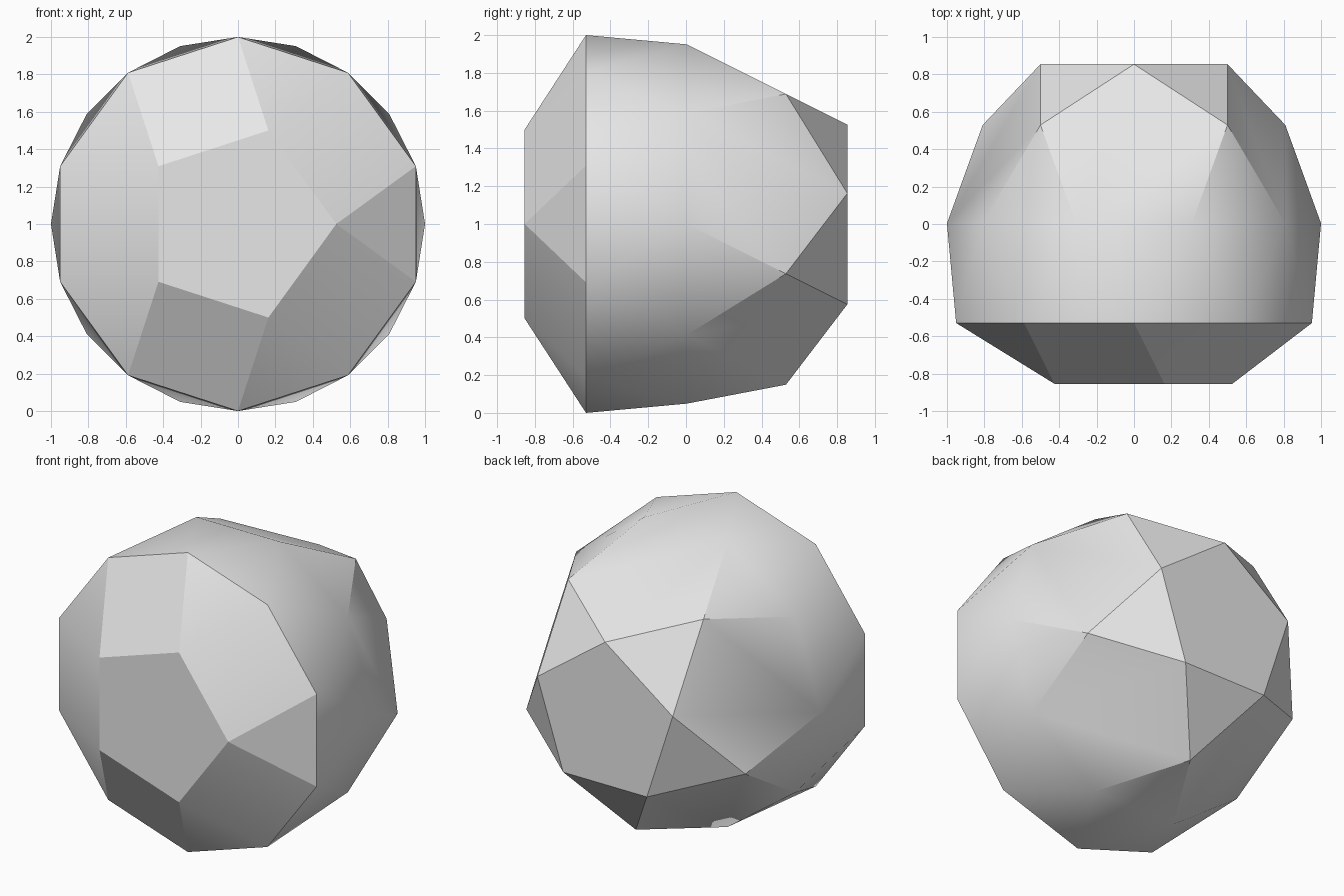
import bpy, bmesh, math

if "Cube" in bpy.data.objects:
    bpy.data.objects.remove(bpy.data.objects["Cube"])

# Proportions: edge length that gives the ten-sided rings a radius of 1
EDGE = 2 * math.sin(math.radians(18))
R5 = EDGE / (2 * math.sin(math.radians(36)))          # pentagon radius
MID = R5 * (1 + 5 ** 0.5) / 2                          # middle ring radius
CUP = math.sqrt(EDGE ** 2 - (math.cos(math.radians(18))
                             - R5 * math.cos(math.radians(36))) ** 2)
BAND = EDGE * math.sqrt(1 - 0.25 / math.cos(math.radians(9)) ** 2)
DOME_MID = math.sqrt(1 - MID ** 2)
DOME_TOP = math.sqrt(1 - R5 ** 2)
y0 = -(CUP + BAND + DOME_TOP) / 2                      # front face position

# Rings along y: count, radius, first angle, y
rings = [
    (5, R5, 0, y0),                                    # front pentagon
    (10, 1.0, 18, y0 + CUP),                           # front wide ring
    (10, 1.0, 0, y0 + CUP + BAND),                     # back wide ring
    (5, MID, 54, y0 + CUP + BAND + DOME_MID),          # dome middle ring
    (5, R5, 90, -y0),                                  # back pentagon
]

# Faceted ball: skin over all rings, flat regions merged to single faces
bm = bmesh.new()
for count, radius, start, y in rings:
    for k in range(count):
        a = math.radians(start + 360 * k / count)
        bm.verts.new((radius * math.cos(a), y, 1 + radius * math.sin(a)))
bmesh.ops.convex_hull(bm, input=bm.verts[:])
bmesh.ops.dissolve_limit(bm, angle_limit=math.radians(1),
                         verts=bm.verts[:], edges=bm.edges[:])
bmesh.ops.recalc_face_normals(bm, faces=bm.faces[:])
mesh = bpy.data.meshes.new("faceted_ball")
bm.to_mesh(mesh)
bm.free()

ball = bpy.data.objects.new("faceted_ball", mesh)
bpy.context.collection.objects.link(ball)
grey = bpy.data.materials.new("light_grey")
grey.diffuse_color = (0.8, 0.8, 0.8, 1)
grey.use_nodes = True
grey.node_tree.nodes["Principled BSDF"].inputs["Base Color"].default_value = grey.diffuse_color
mesh.materials.append(grey)

# Shallow creases are shaded smooth
bpy.context.view_layer.objects.active = ball
ball.select_set(True)
bpy.ops.object.shade_smooth_by_angle(angle=math.radians(30))

# A few front facets stay flat
for p in mesh.polygons:
    c = p.center
    if c.y < y0 + CUP - 0.02:
        ang = math.degrees(math.atan2(c.z - 1, c.x)) % 360
        near = min(abs((ang - t + 180) % 360 - 180) for t in (0, 108, 252))
        if near < 5 or c.y < y0 + 0.01:
            p.use_smooth = False
